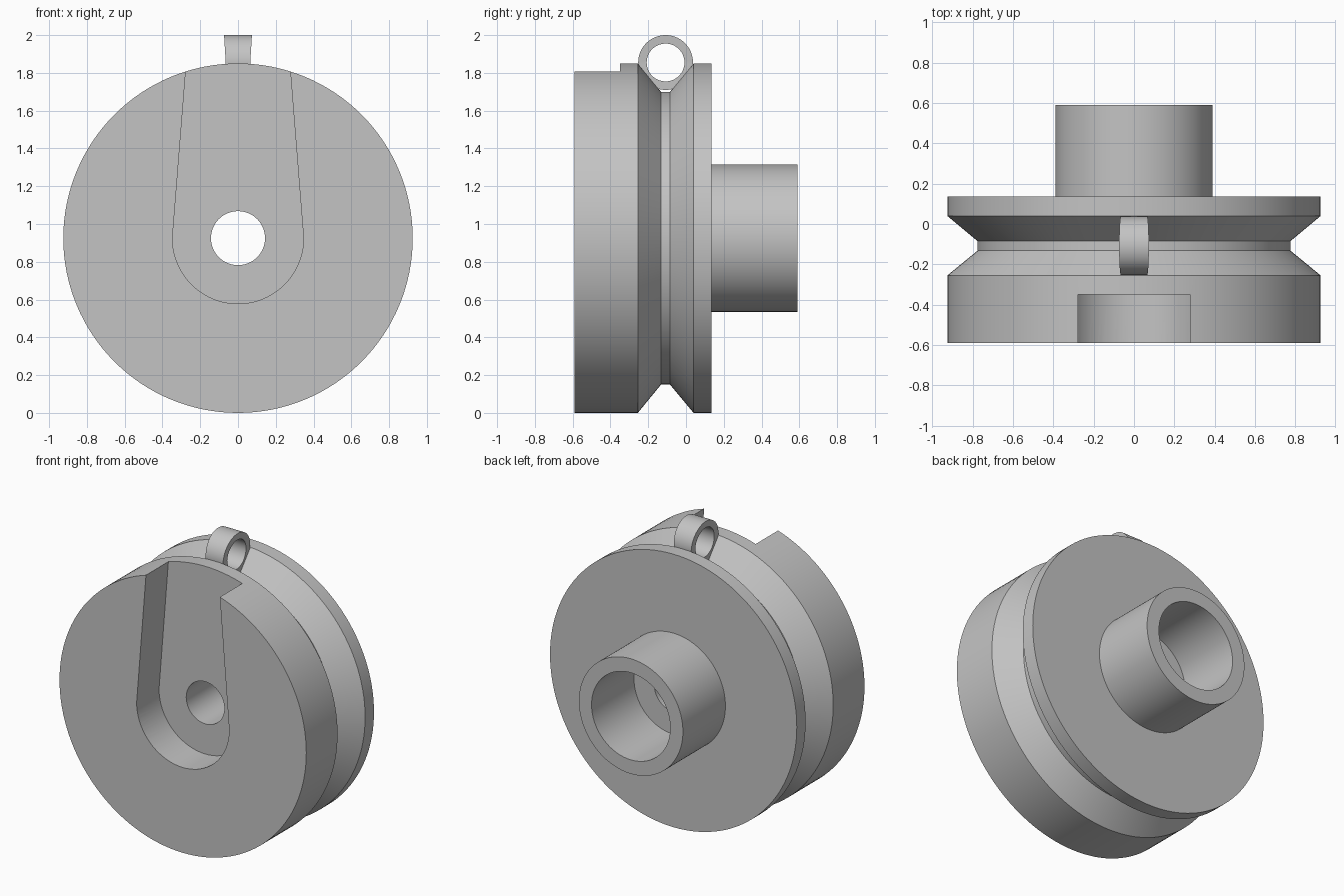
import bpy, bmesh, math
from mathutils import Vector

old = bpy.data.objects.get("Cube")
if old:
    bpy.data.objects.remove(old)

AXIS_Z = 0.925      # height of the wheel axis
RIM = 0.925         # wheel radius

grey = bpy.data.materials.new("plain grey")
grey.use_nodes = True
grey.diffuse_color = (0.55, 0.55, 0.55, 1)
grey.node_tree.nodes["Principled BSDF"].inputs["Base Color"].default_value = grey.diffuse_color


def finish(name, bm):
    """Turn a bmesh into a named object."""
    bmesh.ops.recalc_face_normals(bm, faces=bm.faces)
    mesh = bpy.data.meshes.new(name)
    bm.to_mesh(mesh)
    bm.free()
    mesh.materials.append(grey)
    obj = bpy.data.objects.new(name, mesh)
    bpy.context.collection.objects.link(obj)
    return obj


def lathe(name, profile, place, steps):
    """Revolve a closed (radius, along) profile; place maps it into space."""
    bm = bmesh.new()
    rings = []
    for i in range(steps):
        a = 2 * math.pi * i / steps
        rings.append([bm.verts.new(place(r * math.cos(a), r * math.sin(a), d))
                      for r, d in profile])
    n = len(profile)
    for i in range(steps):
        p, q = rings[i], rings[(i + 1) % steps]
        for j in range(n):
            k = (j + 1) % n
            bm.faces.new((p[j], p[k], q[k], q[j]))
    return finish(name, bm)


def smooth(obj):
    bpy.ops.object.select_all(action='DESELECT')
    obj.select_set(True)
    bpy.context.view_layer.objects.active = obj
    bpy.ops.object.shade_smooth_by_angle(angle=math.radians(25))


# Grooved wheel with rear hub, counterbore and through hole
wheel_profile = [
    (0.143, -0.59), (RIM, -0.59), (RIM, -0.255), (0.775, -0.132),
    (0.775, -0.085), (RIM, 0.04), (RIM, 0.135), (0.39, 0.135),
    (0.39, 0.59), (0.295, 0.59), (0.295, 0.135), (0.143, 0.135),
]
wheel = lathe("grooved_wheel", wheel_profile,
              lambda u, v, d: Vector((u, d, AXIS_Z + v)), 128)

# Tapered slot with a round lower end, cut into the front face
bm = bmesh.new()
slot_r = 0.347
outline = [(slot_r * math.cos(a), AXIS_Z + slot_r * math.sin(a))
           for a in (-math.pi * i / 40 for i in range(41))]
outline += [(-0.26, 2.02), (0.26, 2.02)]
face = bm.faces.new([bm.verts.new((x, -0.7, z)) for x, z in outline])
sweep = bmesh.ops.extrude_face_region(bm, geom=[face])
bmesh.ops.translate(bm, vec=(0, 0.35, 0),
                    verts=[g for g in sweep["geom"] if isinstance(g, bmesh.types.BMVert)])
cutter = finish("slot_cutter", bm)
cutter.hide_render = True

bpy.ops.object.select_all(action='DESELECT')
bpy.context.view_layer.objects.active = wheel
wheel.select_set(True)
cut = wheel.modifiers.new("slot", 'BOOLEAN')
cut.operation = 'DIFFERENCE'
cut.solver = 'EXACT'
cut.object = cutter
bpy.ops.object.modifier_apply(modifier=cut.name)
bpy.data.objects.remove(cutter)
smooth(wheel)

# Eyelet ring in the groove, slightly wider towards the top
loop = lathe("eyelet_ring", [(0.1, -1), (0.145, -1), (0.145, 1), (0.1, 1)],
             lambda u, v, d: Vector((d * (0.065 + 0.06 * max(v, 0)), -0.108 + u, 1.855 + v)), 64)
smooth(loop)
